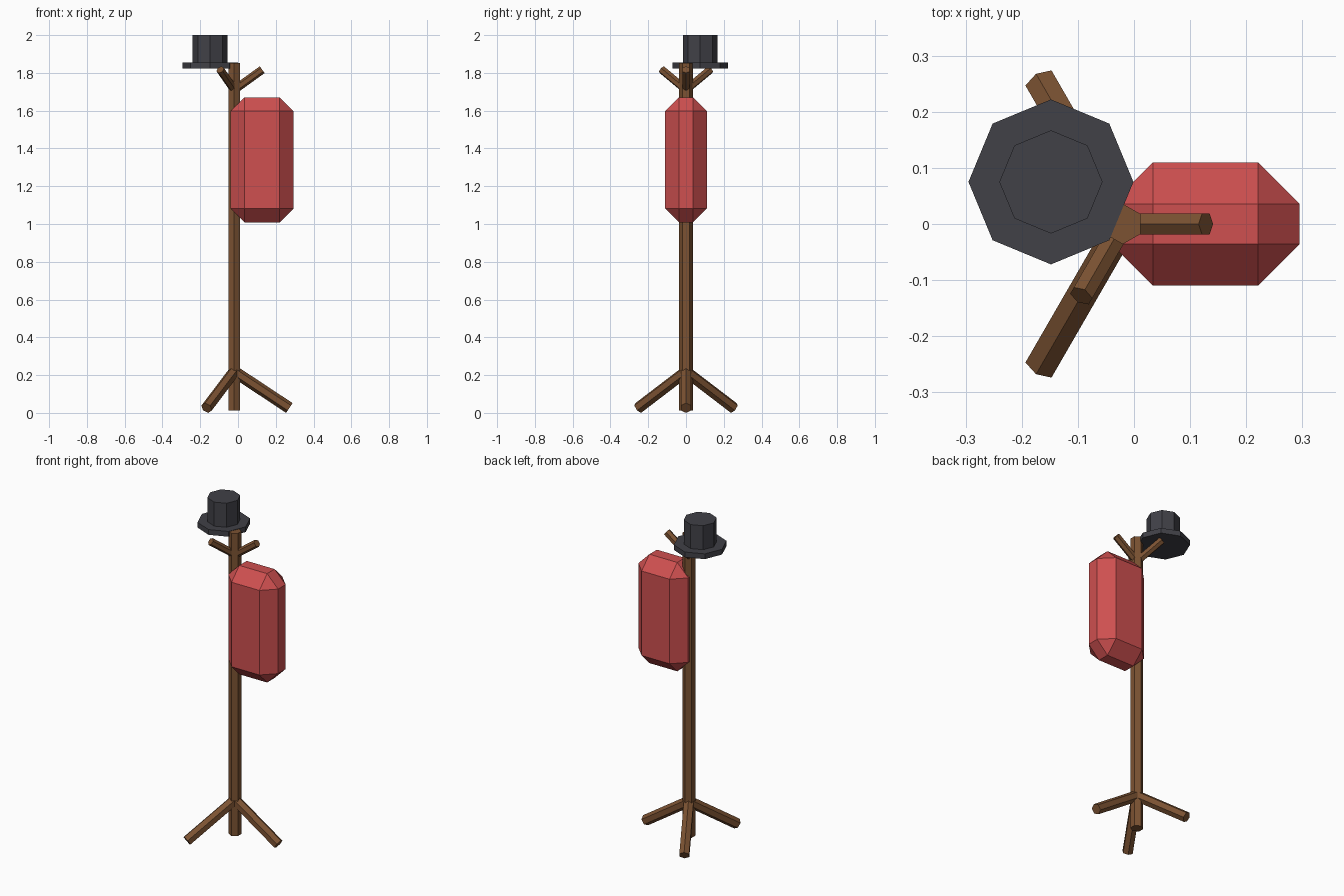
import bpy, bmesh
from math import sin, cos, tau, radians
from mathutils import Vector

cube = bpy.data.objects.get("Cube")
if cube:
    bpy.data.objects.remove(cube, do_unlink=True)


def material(name, rgb):
    m = bpy.data.materials.new(name)
    m.use_nodes = True
    m.diffuse_color = (*rgb, 1)
    m.node_tree.nodes["Principled BSDF"].inputs["Base Color"].default_value = (*rgb, 1)
    return m


WOOD = material("brown wood", (0.20, 0.085, 0.032))
RED = material("red cloth", (0.62, 0.08, 0.08))
FELT = material("dark grey felt", (0.052, 0.052, 0.063))


def finish(bm, name, mat):
    bmesh.ops.recalc_face_normals(bm, faces=bm.faces)
    mesh = bpy.data.meshes.new(name)
    bm.to_mesh(mesh)
    bm.free()
    mesh.materials.append(mat)
    obj = bpy.data.objects.new(name, mesh)
    bpy.context.collection.objects.link(obj)
    return obj


def rod(name, start, end, up, radius, sides, mat):
    """Straight prism from start to end with a corner facing 'up'."""
    start, end, up = Vector(start), Vector(end), Vector(up)
    axis = (end - start).normalized()
    side = axis.cross(up).normalized()
    up = side.cross(axis)
    bm = bmesh.new()
    rings = []
    for centre in (start, end):
        rings.append([bm.verts.new(centre + radius * (cos(tau * i / sides) * up
                                                      + sin(tau * i / sides) * side))
                      for i in range(sides)])
    for ring in rings:
        bm.faces.new(ring)
    for i in range(sides):
        j = (i + 1) % sides
        bm.faces.new((rings[0][i], rings[0][j], rings[1][j], rings[1][i]))
    return finish(bm, name, mat)


# Pole
POLE_X = -0.02
rod("pole", (POLE_X, 0, 0.012), (POLE_X, 0, 1.852), (0, 1, 0), 0.036, 6, WOOD)

# Three legs and three hooks spread evenly around the pole
for label, angle in (("left", 0), ("back", 120), ("front", 240)):
    a = radians(angle)

    def spoke(reach, z):
        return (POLE_X + reach * cos(a), reach * sin(a), z)

    rod(label + "_leg", spoke(0, 0.219), spoke(0.292, 0.026), (0, 0, 1), 0.031, 6, WOOD)
    rod(label + "_hook", spoke(0, 1.71), spoke(0.148, 1.817), (0, 0, 1), 0.022, 6, WOOD)

# Hat hanging off the back right hook
HAT = (-0.148, 0.075)
rod("hat_brim", (*HAT, 1.822), (*HAT, 1.854), (0, 1, 0), 0.147, 8, FELT)
rod("hat_crown", (*HAT, 1.85), (*HAT, 2.0), (0, 1, 0), 0.092, 8, FELT)

# Coat: a chamfered block
bm = bmesh.new()
bmesh.ops.create_cube(bm, size=1)
bmesh.ops.scale(bm, vec=(0.335, 0.22, 0.662), verts=bm.verts)
bmesh.ops.translate(bm, vec=(0.1275, 0, 1.34), verts=bm.verts)
bmesh.ops.bevel(bm, geom=bm.edges[:], offset=0.074, segments=1,
                affect='EDGES', offset_type='OFFSET')
finish(bm, "coat", RED)
